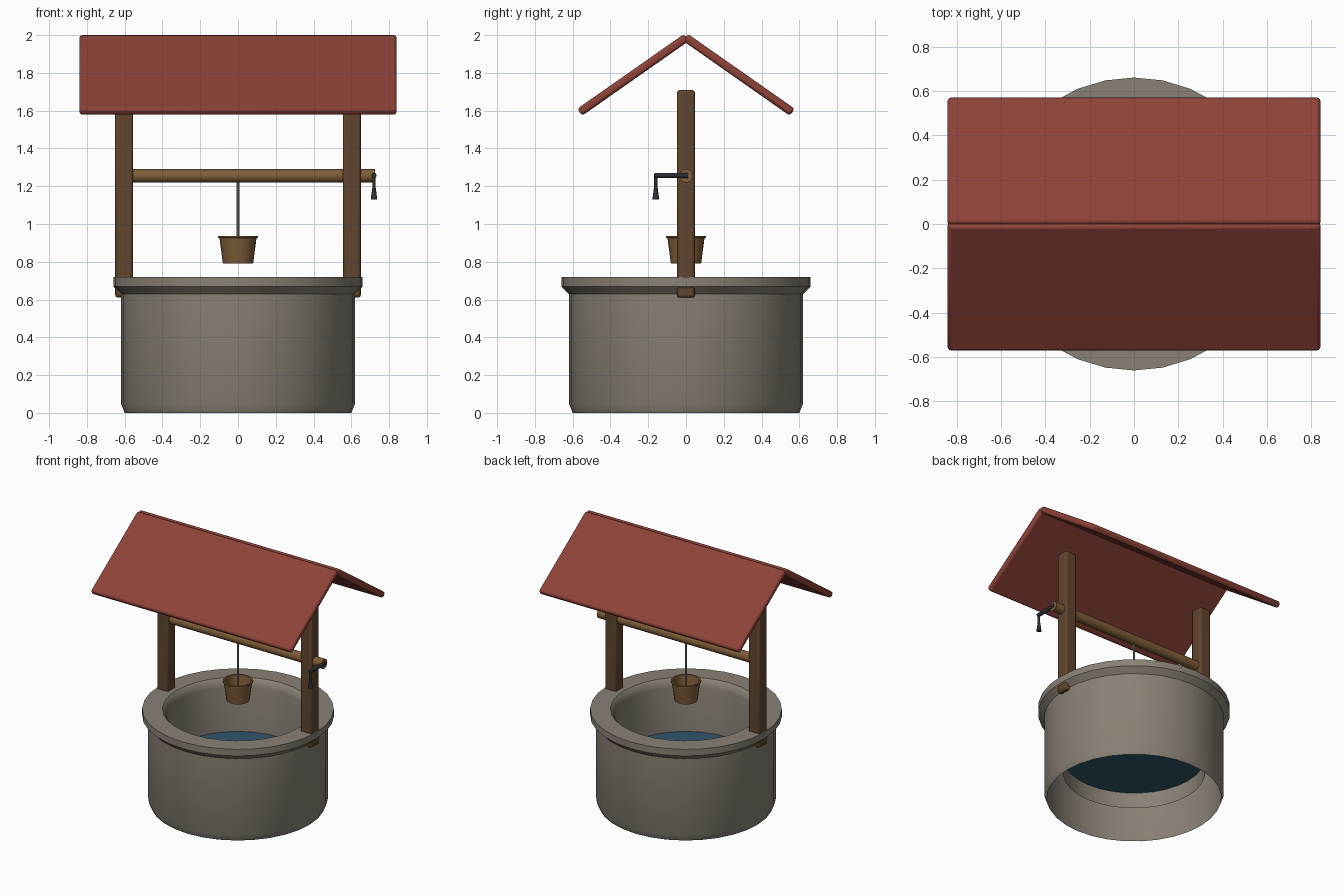
import bpy, math
from mathutils import Vector

if "Cube" in bpy.data.objects:
    bpy.data.objects.remove(bpy.data.objects["Cube"])


def material(name, rgb):
    m = bpy.data.materials.new(name)
    m.diffuse_color = (*rgb, 1)
    m.use_nodes = True
    m.node_tree.nodes["Principled BSDF"].inputs["Base Color"].default_value = m.diffuse_color
    return m


STONE = material("stone", (0.25, 0.22, 0.18))
ROOF = material("roof_red", (0.27, 0.055, 0.04))
WOOD = material("dark_wood", (0.12, 0.06, 0.027))
LIGHT_WOOD = material("light_wood", (0.21, 0.11, 0.04))
IRON = material("iron", (0.025, 0.028, 0.035))
ROPE = material("rope", (0.32, 0.27, 0.19))
WATER = material("water", (0.03, 0.09, 0.15))


def finish(ob, name, mat, angle=35):
    ob.name = name
    ob.data.materials.append(mat)
    bpy.ops.object.select_all(action='DESELECT')
    ob.select_set(True)
    bpy.context.view_layer.objects.active = ob
    bpy.ops.object.shade_smooth_by_angle(angle=math.radians(angle))
    return ob


def lathe(name, profile, mat, sides=32):
    """Spin (radius, z) points around z; radius 0 becomes a centre point."""
    verts, faces, rings = [], [], []
    for r, z in profile:
        n = 1 if r == 0 else sides
        rings.append(range(len(verts), len(verts) + n))
        for i in range(n):
            a = math.tau * i / sides
            verts.append((r * math.cos(a), r * math.sin(a), z))
    for lo, hi in zip(rings, rings[1:]):
        for i in range(sides):
            j = (i + 1) % sides
            loop = [lo[i % len(lo)], lo[j % len(lo)], hi[j % len(hi)], hi[i % len(hi)]]
            faces.append(list(dict.fromkeys(loop)))
    mesh = bpy.data.meshes.new(name)
    mesh.from_pydata(verts, [], faces)
    ob = bpy.data.objects.new(name, mesh)
    bpy.context.collection.objects.link(ob)
    return finish(ob, name, mat)


def box(name, loc, size, mat, bevel, tilt=0):
    bpy.ops.mesh.primitive_cube_add(size=1, location=loc, rotation=(tilt, 0, 0))
    ob = bpy.context.object
    ob.data.transform(ob.matrix_basis.Diagonal((*size, 1)))
    mod = ob.modifiers.new("bevel", 'BEVEL')
    mod.width, mod.segments = bevel, 2
    return finish(ob, name, mat)


def rod(name, a, b, r1, r2, mat, sides=16):
    a, b = Vector(a), Vector(b)
    bpy.ops.mesh.primitive_cone_add(vertices=sides, radius1=r1, radius2=r2,
                                    depth=(b - a).length, location=(a + b) / 2)
    ob = bpy.context.object
    ob.rotation_euler = (b - a).to_track_quat('Z', 'Y').to_euler()
    return finish(ob, name, mat, 40)


# stone shaft, an open shell with an overhanging rim
lathe("stone_wall", [(0.60, 0), (0.62, 0.05), (0.62, 0.63), (0.66, 0.67), (0.66, 0.72),
                     (0.52, 0.72), (0.50, 0.70), (0.49, 0.66), (0.49, 0.20)], STONE)
lathe("water", [(0.49, 0.32), (0, 0.32)], WATER)

# posts, sunk through the rim, and the two roof slopes
for side, label in ((-1, "left"), (1, "right")):
    box(label + "_post", (side * 0.6025, 0, 1.16), (0.095, 0.095, 1.10), WOOD, 0.014)
for side, label in ((-1, "front"), (1, "back")):
    box(label + "_roof", (0, side * 0.28, 1.7896), (1.68, 0.69, 0.045), ROOF, 0.015,
        -side * math.radians(35))

# windlass and crank
rod("axle", (-0.62, 0, 1.255), (0.725, 0, 1.255), 0.036, 0.036, LIGHT_WOOD)
rod("crank_arm", (0.72, 0.01, 1.257), (0.72, -0.168, 1.257), 0.014, 0.014, IRON, 10)
rod("crank_rod", (0.72, -0.16, 1.265), (0.72, -0.16, 1.15), 0.009, 0.009, IRON, 10)
rod("crank_grip", (0.72, -0.16, 1.13), (0.72, -0.16, 1.19), 0.018, 0.010, IRON, 10)

# rope and bucket
rod("rope", (0, 0, 0.81), (0, 0, 1.24), 0.008, 0.008, ROPE, 8)
lathe("bucket", [(0, 0.79), (0.08, 0.79), (0.098, 0.925), (0.105, 0.928), (0.105, 0.937),
                 (0.092, 0.937), (0.075, 0.81), (0, 0.81)], LIGHT_WOOD, 20)
